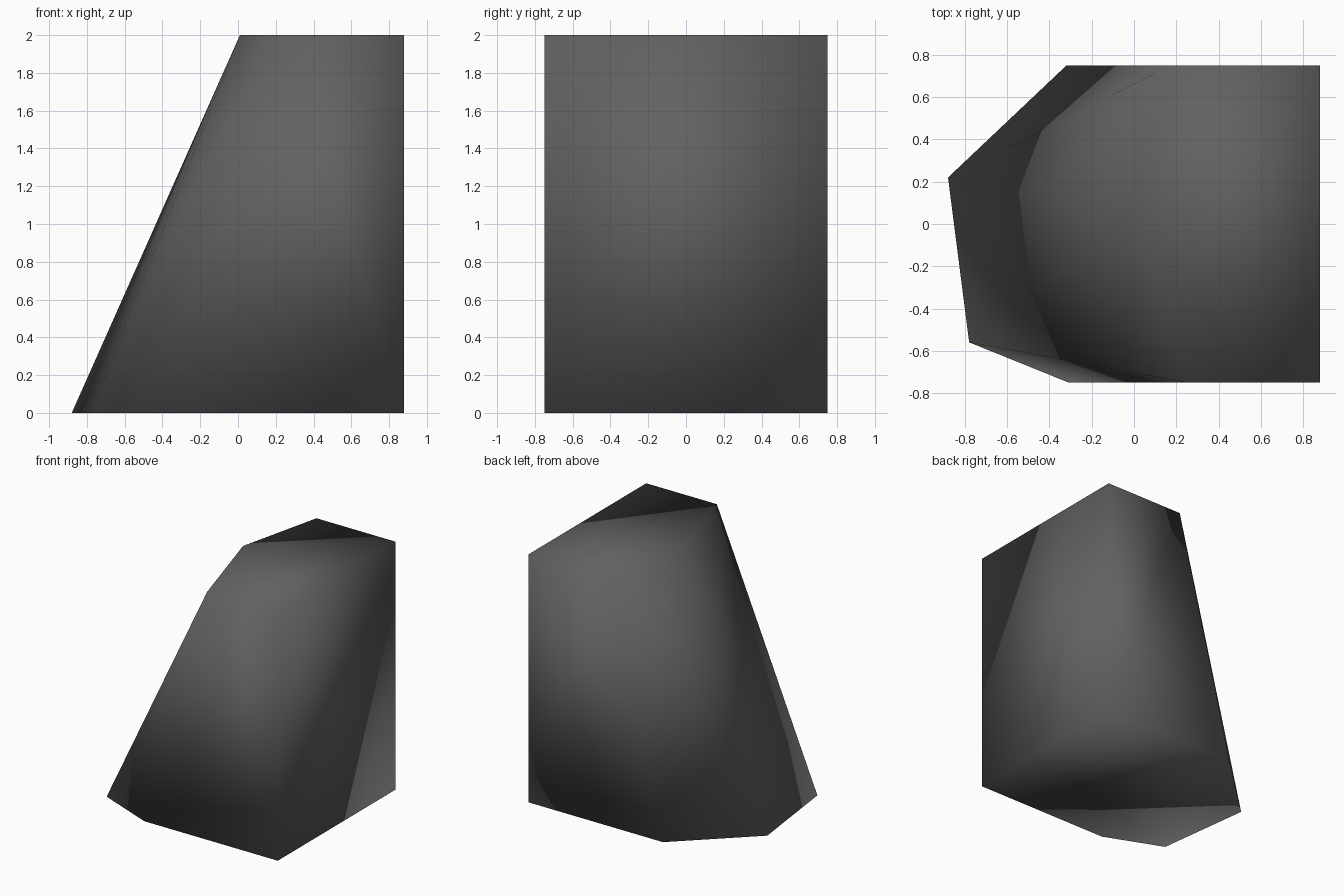
import bpy
import bmesh
import math

# Remove the default object
cube = bpy.data.objects.get("Cube")
if cube:
    bpy.data.objects.remove(cube, do_unlink=True)

# Dark stone colour
stone = bpy.data.materials.new("dark_grey_stone")
stone.use_nodes = True
colour = (0.12, 0.12, 0.12, 1.0)
stone.diffuse_color = colour
stone.node_tree.nodes["Principled BSDF"].inputs["Base Color"].default_value = colour

# Footprint and smaller top outline of the block
footprint = [(0.88, -0.75), (-0.31, -0.75), (-0.78, -0.56),
             (-0.88, 0.22), (-0.32, 0.75), (0.88, 0.75)]
top_outline = [(0.88, -0.75), (0.25, -0.75), (0.01, 0.05),
               (0.175, 0.75), (0.88, 0.75)]

# Skin both outlines into one convex solid, merging coplanar triangles
bm = bmesh.new()
for outline, height in ((footprint, 0.0), (top_outline, 2.0)):
    for x, y in outline:
        bm.verts.new((x, y, height))
bmesh.ops.convex_hull(bm, input=bm.verts[:])
bmesh.ops.dissolve_limit(bm, angle_limit=math.radians(0.5),
                         verts=bm.verts[:], edges=bm.edges[:])
bmesh.ops.recalc_face_normals(bm, faces=bm.faces[:])

# Soft shading runs across every edge
for face in bm.faces:
    face.smooth = True

mesh = bpy.data.meshes.new("rock_block")
bm.to_mesh(mesh)
bm.free()
mesh.materials.append(stone)
rock = bpy.data.objects.new("rock_block", mesh)
bpy.context.collection.objects.link(rock)
